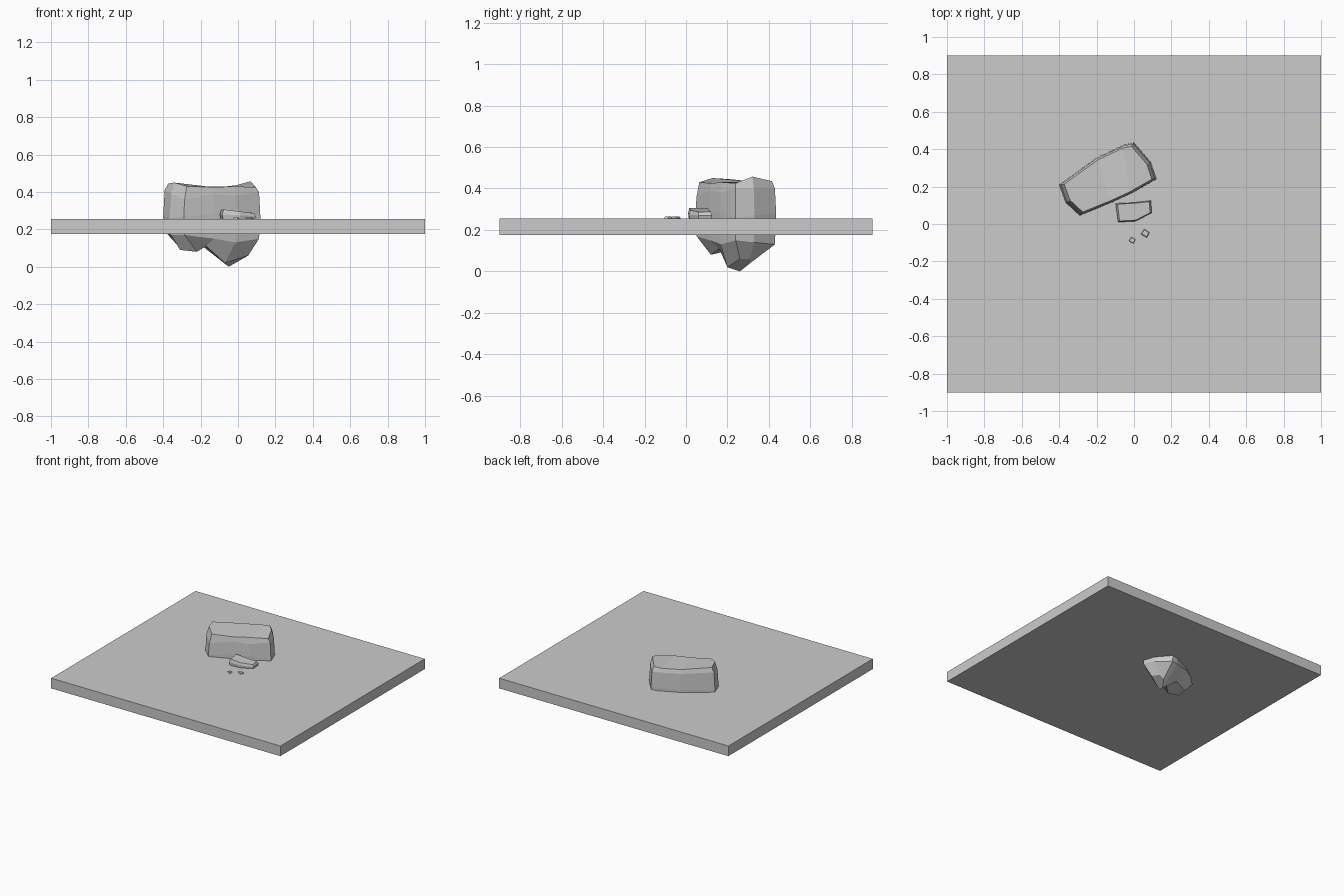
import bpy, bmesh

if "Cube" in bpy.data.objects:
    bpy.data.objects.remove(bpy.data.objects["Cube"])


def make_object(name, verts, faces):
    me = bpy.data.meshes.new(name)
    bm = bmesh.new()
    vs = [bm.verts.new(v) for v in verts]
    for f in faces:
        bm.faces.new([vs[i] for i in f])
    bmesh.ops.recalc_face_normals(bm, faces=bm.faces)
    bm.to_mesh(me)
    bm.free()
    ob = bpy.data.objects.new(name, me)
    bpy.context.collection.objects.link(ob)
    return ob


def scaled(outline, centre, s, heights):
    return [(centre[0] + (x - centre[0]) * s, centre[1] + (y - centre[1]) * s, z)
            for (x, y), z in zip(outline, heights)]


def loft(name, rings, caps):
    """Join rings of equal count; caps are extra faces by vertex index."""
    n = len(rings[0])
    faces = [(r * n + i, r * n + (i + 1) % n, (r + 1) * n + (i + 1) % n, (r + 1) * n + i)
             for r in range(len(rings) - 1) for i in range(n)]
    return make_object(name, [v for r in rings for v in r], faces + caps)


# Ground slab
bpy.ops.mesh.primitive_cube_add(size=1, location=(0, 0, 0.216))
slab = bpy.context.object
slab.name = "ground_slab"
slab.scale = (2, 1.8, 0.08)

# Large boulder piercing the slab
outline = [(-.40, .21), (-.365, .115), (-.29, .045), (-.13, .11), (-.01, .165),
           (.12, .24), (.09, .33), (0, .435), (-.05, .425), (-.2, .355)]
c = (-.13, .235)
bottom = [(-.31, .2, .10), (-.31, .13, .09), (-.22, .12, .08), (-.17, .16, .11),
          (-.07, .2, .02), (.055, .26, .06), (.02, .31, .06), (-.02, .31, .04),
          (-.05, .26, 0), (-.19, .25, .11)]
rings = [bottom,
         scaled(outline, c, .97, [.19, .17, .17, .15, .13, .15, .14, .13, .13, .16]),
         scaled(outline, c, 1.0, [.27, .26, .27, .28, .29, .26, .27, .28, .28, .27]),
         scaled(outline, c, .97, [.41, .39, .36, .39, .38, .40, .40, .40, .40, .40]),
         scaled(outline, c, .90, [.445, .45, .43, .425, .43, .425, .457, .435, .43, .43])]
t = 40
loft("boulder", rings, [(0, 1, 2, 3, 9), (3, 4, 8, 9), (4, 5, 6, 7, 8),
                        (t, t + 1, t + 2, t + 3, t + 9), (t + 3, t + 4, t + 8, t + 9),
                        (t + 4, t + 5, t + 6, t + 7, t + 8)])

# Low flat stone in front
outline = [(-.098, .11), (-.085, .01), (.01, .015), (.095, .06), (.09, .125), (0, .115)]
c = (0, .07)
rings = [scaled(outline, c, .9, [.24] * 6),
         scaled(outline, c, 1.0, [.28, .28, .275, .27, .27, .275]),
         scaled(outline, c, .9, [.306, .306, .296, .286, .288, .296])]
loft("flat_stone", rings, [(0, 1, 2, 3, 4, 5), (12, 13, 14, 15, 16, 17)])

# Two pebbles
for i, (x, y, r) in enumerate([(-.01, -.087, .018), (.06, -.05, .023)]):
    outline = [(x - r, y - .2 * r), (x + .4 * r, y - r), (x + r, y + .2 * r), (x - .2 * r, y + r)]
    rings = [scaled(outline, (x, y), s, [z] * 4) for s, z in [(.9, .248), (1, .258), (.8, .264)]]
    loft(f"pebble_{i + 1}", rings, [(0, 1, 2, 3), (8, 9, 10, 11)])
